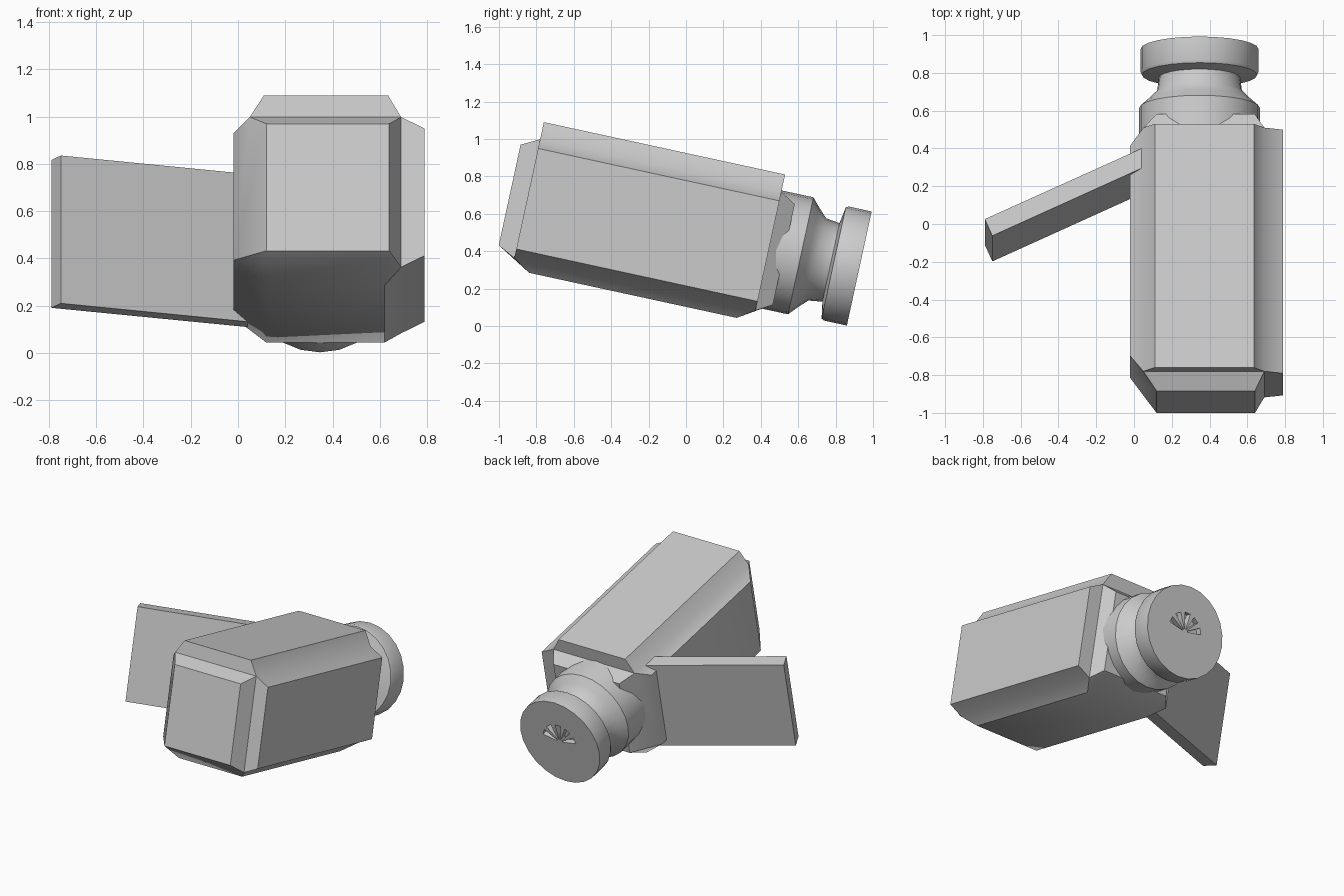
import bpy, bmesh
from math import radians, sin, cos, pi
from itertools import product
from mathutils import Vector

if "Cube" in bpy.data.objects:
    bpy.data.objects.remove(bpy.data.objects["Cube"])

TILT = radians(-12.25)   # whole camera pitches down toward the lens


def make(name, bm, smooth=None):
    bmesh.ops.recalc_face_normals(bm, faces=bm.faces)
    me = bpy.data.meshes.new(name)
    bm.to_mesh(me)
    bm.free()
    ob = bpy.data.objects.new(name, me)
    bpy.context.collection.objects.link(ob)
    ob.rotation_euler.x = TILT
    if smooth:
        bpy.ops.object.select_all(action='DESELECT')
        ob.select_set(True)
        bpy.context.view_layer.objects.active = ob
        bpy.ops.object.shade_smooth_by_angle(angle=radians(smooth))
    return ob


def prism(bm, bottom, offset):
    """Closed prism from a polygon and an extrusion vector."""
    a = [bm.verts.new(p) for p in bottom]
    b = [bm.verts.new(Vector(p) + Vector(offset)) for p in bottom]
    bm.faces.new(a)
    bm.faces.new(b[::-1])
    n = len(a)
    for i in range(n):
        bm.faces.new((a[i], a[(i + 1) % n], b[(i + 1) % n], b[i]))


# Body: chamfered block given by the (x, y, z) ranges of its six faces
bm = bmesh.new()
for ranges in (((.12, .64), (-1.07,), (.21, .76)),      # front
               ((.12, .64), (.43,), (.21, .76)),        # back
               ((-.02,), (-.88, .26), (.21, .76)),      # left
               ((.69,), (-.974, .346), (.16, .81)),     # right
               ((.12, .62), (-.88, .255), (.10,)),      # bottom
               ((.05, .69), (-.974, .346), (.81,))):    # top
    for p in product(*ranges):
        bm.verts.new(p)
bmesh.ops.convex_hull(bm, input=bm.verts[:])
bmesh.ops.dissolve_limit(bm, angle_limit=radians(1), verts=bm.verts[:], edges=bm.edges[:])
bm.normal_update()

# Raised, tapered top and right panels
panels = [f for f in bm.faces if f.normal.z > .99 or f.normal.x > .99]
for f in bmesh.ops.extrude_discrete_faces(bm, faces=panels)['faces']:
    top = min(v.co.z for v in f.verts) > .8
    for v in f.verts:
        if top:
            v.co.z = .904
            v.co.x = .11 if v.co.x < .35 else .635
        else:
            v.co.x = .79
            v.co.z = .21 if v.co.z < .5 else .76
make("camera_body", bm, 40)

# Flip-out side screen
bm = bmesh.new()
prism(bm, [(-.79, -.148, .163), (-.75, -.238, .163), (.04, .128, .163), (.04, .235, .163)],
      (0, 0, .64))
make("side_screen", bm)

# Lens barrel: profile (y, radius) spun around the barrel axis
CX, CZ, SIDES = .347, .497, 24
profile = [(.25, .32), (.52, .32), (.56, .275), (.61, .225), (.685, .215),
           (.70, .305), (.715, .312), (.84, .312)]
bm = bmesh.new()
rings = [[bm.verts.new((CX + r * cos(2 * pi * i / SIDES), y, CZ + r * sin(2 * pi * i / SIDES)))
          for i in range(SIDES)] for y, r in profile]
for a, b in zip(rings, rings[1:]):
    for i in range(SIDES):
        j = (i + 1) % SIDES
        bm.faces.new((a[i], a[j], b[j], b[i]))
bm.faces.new(rings[0])
bm.faces.new(rings[-1])
lens = make("lens_barrel", bm, 40)

# Fan of five recessed wedge slots in the lens face
bm = bmesh.new()
for deg in (20, 55, 90, 125, 160):
    a = radians(deg)
    d, n = Vector((cos(a), 0, sin(a))), Vector((-sin(a), 0, cos(a)))
    c = Vector((CX, .80, CZ))
    prism(bm, [c + d * .02 + n * .003, c + d * .02 - n * .003,
               c + d * .13 - n * .022, c + d * .13 + n * .022], (0, .1, 0))
cutter = make("slot_cutter", bm)
cutter.hide_render = True
cutter.hide_viewport = True
cut = lens.modifiers.new("slots", 'BOOLEAN')
cut.operation = 'DIFFERENCE'
cut.solver = 'EXACT'
cut.object = cutter
